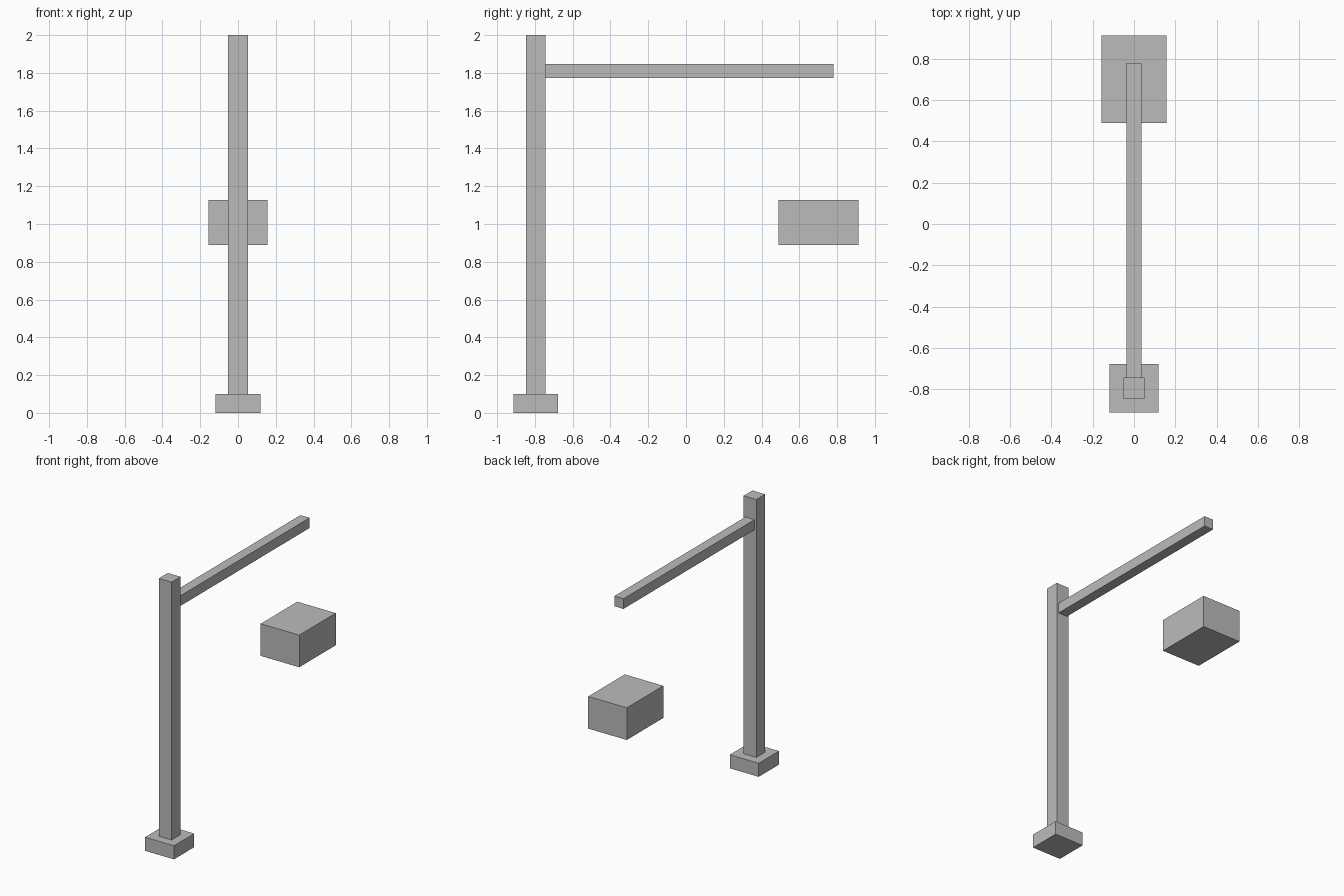
import bpy

old = bpy.data.objects.get("Cube")
if old:
    bpy.data.objects.remove(old, do_unlink=True)

# One plain grey for every part
GREY = (0.5, 0.5, 0.5, 1)
grey = bpy.data.materials.new("plain grey")
grey.use_nodes = True
grey.diffuse_color = GREY
grey.node_tree.nodes["Principled BSDF"].inputs["Base Color"].default_value = GREY


def block(name, half_width, y_range, z_range):
    """Flat-faced box centred on x = 0, spanning the given y and z ranges."""
    (y0, y1), (z0, z1) = y_range, z_range
    bpy.ops.mesh.primitive_cube_add(size=1, location=(0, (y0 + y1) / 2, (z0 + z1) / 2))
    part = bpy.context.object
    part.name = part.data.name = name
    part.scale = (2 * half_width, y1 - y0, z1 - z0)
    bpy.ops.object.transform_apply(location=False, rotation=False, scale=True)
    part.data.materials.append(grey)
    return part


# Footing, upright and the arm reaching back from it
block("base", 0.118, (-0.914, -0.678), (0, 0.1))
block("post", 0.052, (-0.848, -0.744), (0.1, 2))
block("arm", 0.037, (-0.744, 0.781), (1.773, 1.848))

# Separate box floating below the arm's end
block("hanging_box", 0.157, (0.489, 0.914), (0.89, 1.127))
